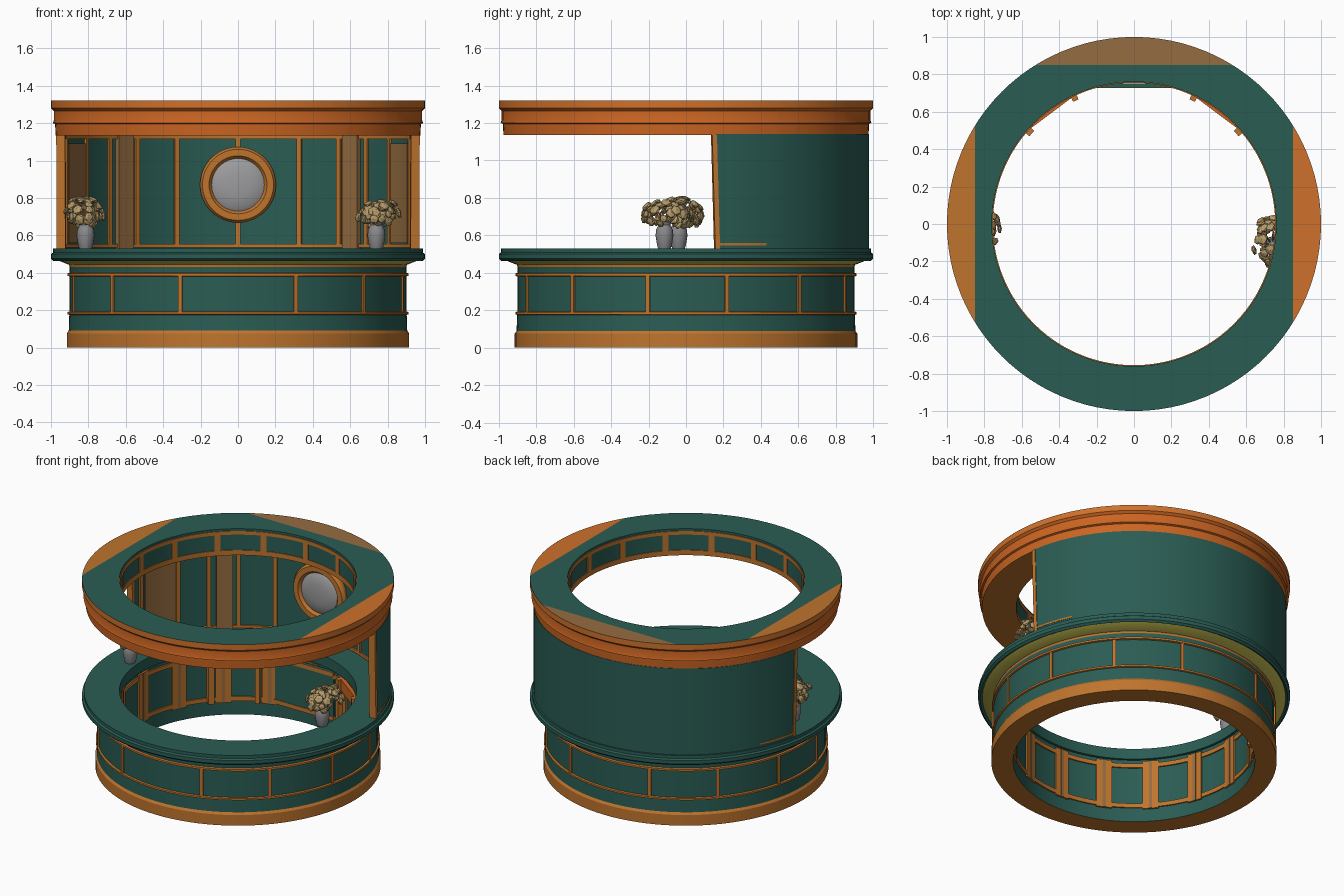
import bpy, bmesh, math, random
from mathutils import Vector, Matrix

if "Cube" in bpy.data.objects:
    bpy.data.objects.remove(bpy.data.objects["Cube"])

random.seed(4)
SEG = 96


def mat(name, r, g, b):
    m = bpy.data.materials.new(name)
    m.diffuse_color = (r, g, b, 1)
    m.use_nodes = True
    m.node_tree.nodes["Principled BSDF"].inputs["Base Color"].default_value = m.diffuse_color
    return m


TEAL = mat("teal_paint", .023, .107, .087)
BRASS = mat("brass_wood", .52, .175, .026)
ORANGE = mat("orange_wood", .60, .130, .016)
AMBER = mat("amber_wood", .62, .165, .024)
BROWN = mat("brown_wood", .30, .150, .052)
OLIVE = mat("olive_underside", .62, .56, .09)
GREY = mat("grey_glass", .33, .33, .34)
STONE = mat("grey_ceramic", .25, .25, .26)
BLOOM = mat("dry_blossom", .45, .32, .14)
MATS = [TEAL, BRASS, ORANGE, AMBER, BROWN, OLIVE, GREY, STONE, BLOOM]


def finish(bm, name, rule=None, smooth=True):
    bmesh.ops.recalc_face_normals(bm, faces=bm.faces)
    for f in bm.faces:
        f.smooth = smooth
        if rule:
            f.material_index = MATS.index(rule(f))
    for e in bm.edges:
        e.smooth = len(e.link_faces) == 2 and e.calc_face_angle(0) < math.radians(30)
    me = bpy.data.meshes.new(name)
    for m in MATS:
        me.materials.append(m)
    bm.to_mesh(me)
    bm.free()
    ob = bpy.data.objects.new(name, me)
    bpy.context.collection.objects.link(ob)
    return ob


def lathe(profile, closed=True, seg=SEG, centre=(0, 0, 0)):
    """Revolve an (r, z, material) profile; each material covers the span that follows."""
    bm = bmesh.new()
    n = len(profile)
    rings = [[bm.verts.new((centre[0] + r * math.sin(2 * math.pi * i / seg),
                            centre[1] + r * math.cos(2 * math.pi * i / seg),
                            centre[2] + z)) for i in range(seg)] for r, z, _ in profile]
    for k in range(n if closed else n - 1):
        a, b = rings[k], rings[(k + 1) % n]
        for i in range(seg):
            j = (i + 1) % seg
            f = bm.faces.new((a[i], a[j], b[j], b[i]))
            f.material_index = MATS.index(profile[k][2])
    if not closed:
        for k in (0, -1):
            f = bm.faces.new(rings[k])
            f.material_index = MATS.index(profile[k][2])
    return bm


def add_arc(bm, r0, r1, z0, z1, a0, a1, m, tilt=0, n=0):
    """Curved block (straight if n=1); angles in degrees from the back (+y) towards +x."""
    n = n or max(1, round(abs(a1 - a0) / 3.75))
    rows = []
    for i in range(n + 1):
        row = []
        for r, z, t in ((r0, z0, 0), (r1, z0, 0), (r1, z1, tilt), (r0, z1, tilt)):
            a = math.radians(a0 + (a1 - a0) * i / n + t)
            row.append(bm.verts.new((r * math.sin(a), r * math.cos(a), z)))
        rows.append(row)
    faces = [bm.faces.new(rows[0]), bm.faces.new(rows[-1])]
    for p, q in zip(rows, rows[1:]):
        for k in range(4):
            faces.append(bm.faces.new((p[k], p[(k + 1) % 4], q[(k + 1) % 4], q[k])))
    for f in faces:
        f.material_index = MATS.index(m)


def add_pair(bm, r0, r1, z0, z1, a0, a1, m, tilt=0, n=0):
    """Block and its mirror image."""
    add_arc(bm, r0, r1, z0, z1, a0, a1, m, tilt, n)
    add_arc(bm, r0, r1, z0, z1, -a0, -a1, m, -tilt, n)


# Lower drum: base moulding, panels, neck
finish(lathe([(.775, 0, BRASS), (.915, 0, BRASS), (.915, .075, BRASS), (.905, .09, TEAL),
              (.902, .175, BRASS), (.912, .178, BRASS), (.912, .19, BRASS), (.9, .193, TEAL),
              (.9, .38, BRASS), (.912, .383, BRASS), (.912, .396, BRASS), (.9, .40, TEAL),
              (.9, .43, BRASS), (.906, .455, TEAL), (.775, .455, TEAL)]), "lower_drum")

# Upright dividers round the outside of the drum
bm = bmesh.new()
for a in (20, 48, 76, 103, 132, 160):
    add_pair(bm, .895, .909, .188, .385, a - .7, a + .7, BRASS)
finish(bm, "drum_dividers")

# Frames and pilasters inside the drum
bm = bmesh.new()
for i in range(16):
    a = i * 22.5 + 3
    add_arc(bm, .764, .78, .09, .44, a - 3.8, a + 3.8, BRASS)
    add_arc(bm, .760, .78, .09, .44, a - .8, a + .8, BROWN)
for z in (.10, .395):
    add_arc(bm, .766, .78, z, z + .03, 0, 360, BRASS)
finish(bm, "inner_drum_frames")

# Straight cabinet fronts inside the drum at the back
bm = bmesh.new()
add_pair(bm, .73, .78, .10, .44, 24, 26.5, BRASS)
add_pair(bm, .73, .78, .10, .44, 47, 50, BRASS)
add_pair(bm, .752, .78, .36, .44, 26.5, 47, ORANGE, n=1)
add_arc(bm, .768, .79, .10, .44, -18, 18, TEAL, n=1)
for z in (.10, .41):
    add_arc(bm, .764, .77, z, z + .03, -18, 18, BRASS, n=1)
finish(bm, "inner_back_cabinet")

# Counter ring with a sloping underside
finish(lathe([(.76, .455, TEAL), (.905, .443, OLIVE), (.972, .470, TEAL),
              (.986, .462, TEAL), (1.0, .475, TEAL), (1.0, .50, TEAL), (.988, .508, TEAL),
              (.988, .53, TEAL), (.76, .53, TEAL)]), "counter")

# Roof ring with inlaid straight-cut top
bm = lathe([(.76, 1.135, BRASS), (.975, 1.135, ORANGE), (.978, 1.195, ORANGE),
            (.99, 1.20, ORANGE), (.985, 1.215, ORANGE), (.985, 1.265, ORANGE),
            (1.0, 1.28, AMBER), (1.0, 1.32, TEAL), (.76, 1.32, TEAL)])
for co, no in (((.85, 0, 0), (1, 0, 0)), ((-.85, 0, 0), (1, 0, 0)), ((0, .85, 0), (0, 1, 0))):
    bmesh.ops.bisect_plane(bm, geom=bm.verts[:] + bm.edges[:] + bm.faces[:],
                           plane_co=co, plane_no=no)


def roof_rule(f):
    c = f.calc_center_median()
    if c.z > 1.319:
        if c.x > .85:
            return AMBER
        if c.x < -.85:
            return BRASS
        if c.y > .85:
            return BROWN
    return MATS[f.material_index]


finish(bm, "roof_ring", roof_rule)

# Frieze inside the roof ring
bm = bmesh.new()
add_arc(bm, .755, .765, 1.135, 1.17, 0, 360, BRASS)
add_arc(bm, .755, .765, 1.28, 1.305, 0, 360, BRASS)
for i in range(16):
    add_arc(bm, .755, .765, 1.15, 1.295, i * 22.5 - 1.5, i * 22.5 + 1.5, BRASS)
finish(bm, "roof_frieze")

# Curved back wall
bm = bmesh.new()
add_arc(bm, .95, .978, .52, 1.14, -80.5, 80.5, TEAL)
finish(bm, "back_wall")

# Wall trim: end posts, rails, panel frames, pilasters
bm = bmesh.new()
add_pair(bm, .935, .982, .53, 1.137, 79.3, 80.8, BRASS, 1)
add_pair(bm, .975, .981, .546, .558, 64, 79.6, BRASS)
for a in (20.3, 34.8, 46.5, 59, 76):
    add_pair(bm, .938, .952, .54, 1.13, a - .8, a + .8, BRASS)
add_pair(bm, .925, .952, .53, 1.137, 37, 43.5, BROWN)
add_pair(bm, .940, .952, .56, 1.09, 60, 74, BROWN)
add_arc(bm, .938, .952, .54, 1.13, -.8, .8, BRASS)
for z in (.535, 1.115):
    add_arc(bm, .938, .952, z, z + .018, -79, 79, BRASS)
finish(bm, "wall_trim")

# Round mirror on the wall
turn = Matrix.Translation((0, .94, .87)) @ Matrix.Rotation(math.pi / 2, 4, 'X')
ring = finish(lathe([(.14, 0, BRASS), (.203, 0, BRASS), (.203, .03, BRASS), (.19, .05, BRASS),
                     (.155, .05, BRASS), (.14, .03, BRASS)], seg=48), "mirror_frame")
glass = finish(lathe([(.145, 0, GREY), (.142, .03, GREY), (.12, .043, GREY), (.07, .052, GREY),
                      (.02, .055, GREY)], closed=False, seg=48), "mirror_glass")
for ob in (ring, glass):
    ob.data.transform(turn)


# Vases of dried flowers
def bouquet(side, x, y, cx, cy, cz, size):
    finish(lathe([(.034, 0, STONE), (.04, .02, STONE), (.048, .07, STONE), (.044, .10, STONE),
                  (.032, .125, STONE), (.036, .14, STONE)], closed=False, seg=20,
                 centre=(x, y, .53)), side + "_vase")
    bm = bmesh.new()
    for _ in range(65):
        d = Vector([random.gauss(0, 1) for _ in range(3)]).normalized()
        d *= random.uniform(.55, .92)
        p = Vector((cx + d.x * size[0], cy + d.y * size[1], cz + d.z * size[2]))
        rot = Vector((0, 0, 1)).rotation_difference(d + Vector((0, 0, .3))).to_matrix().to_4x4()
        m = Matrix.Translation(p) @ rot @ Matrix.Diagonal((1, 1, .45, 1))
        bmesh.ops.create_icosphere(bm, subdivisions=1, radius=random.uniform(.022, .034), matrix=m)
    for i in range(8):
        a = i * math.pi / 4
        p = Vector((x, y, .64))
        q = Vector((cx + .06 * math.cos(a), cy + .06 * math.sin(a), cz))
        rot = Vector((0, 0, 1)).rotation_difference(q - p).to_matrix().to_4x4()
        bmesh.ops.create_cone(bm, cap_ends=True, segments=5, radius1=.005, radius2=.005,
                              depth=(q - p).length, matrix=Matrix.Translation((p + q) / 2) @ rot)
    finish(bm, side + "_flowers", lambda f: BLOOM, smooth=False)


bouquet("left", -.815, -.04, -.82, -.03, .725, (.115, .145, .095))
bouquet("right", .74, -.115, .745, -.10, .72, (.13, .165, .088))
